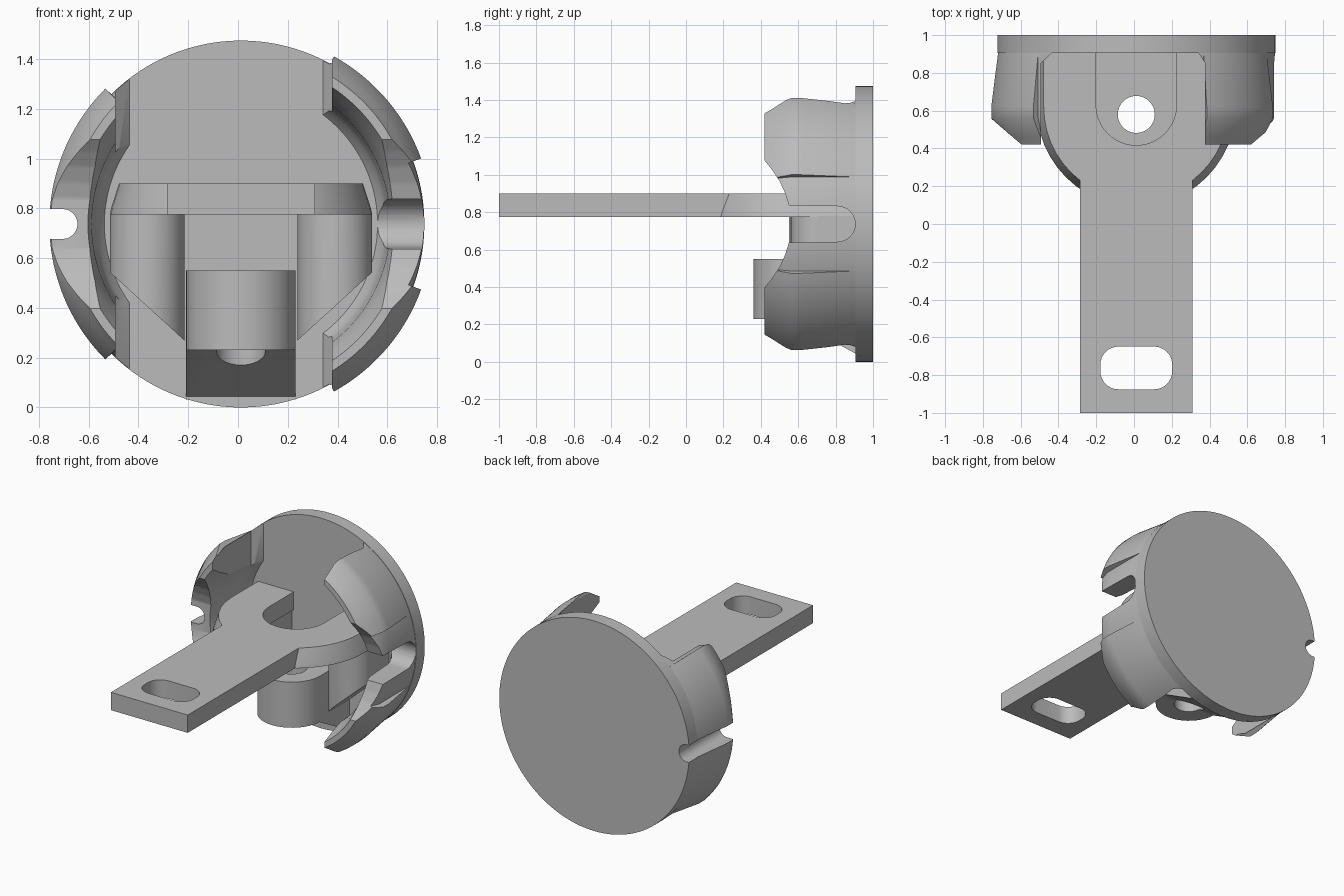
import bpy, bmesh, math
from mathutils import Vector

if "Cube" in bpy.data.objects:
    bpy.data.objects.remove(bpy.data.objects["Cube"])

CX, CZ, R = 0.012, 0.737, 0.737   # disc centre and radius

grey = bpy.data.materials.new("plain grey")
grey.use_nodes = True
grey.diffuse_color = (0.5, 0.5, 0.5, 1)
grey.node_tree.nodes["Principled BSDF"].inputs["Base Color"].default_value = (0.5, 0.5, 0.5, 1)


def make(name, bm):
    bmesh.ops.recalc_face_normals(bm, faces=bm.faces)
    mesh = bpy.data.meshes.new(name)
    bm.to_mesh(mesh)
    bm.free()
    mesh.materials.append(grey)
    obj = bpy.data.objects.new(name, mesh)
    bpy.context.collection.objects.link(obj)
    obj.location.x = CX
    return obj


def loft(name, rings, closed_ends=True):
    """Skin a list of equal-length 3D loops and cap both ends."""
    bm = bmesh.new()
    loops = [[bm.verts.new(p) for p in ring] for ring in rings]
    n = len(loops[0])
    for a, b in zip(loops, loops[1:]):
        for i in range(n):
            j = (i + 1) % n
            bm.faces.new((a[i], a[j], b[j], b[i]))
    bm.faces.new(loops[0][::-1])
    bm.faces.new(loops[-1])
    return make(name, bm)


def prism(name, pts, axis, lo, hi):
    """Extrude a 2D outline along x, y or z."""
    place = {"x": lambda p, d: (d, p[0], p[1]),
             "y": lambda p, d: (p[0], d, p[1]),
             "z": lambda p, d: (p[0], p[1], d)}[axis]
    return loft(name, [[place(p, d) for p in pts] for d in (lo, hi)])


def arc(cx, cy, r, start, end, steps=24):
    angles = [math.radians(start + (end - start) * i / steps) for i in range(steps + 1)]
    return [(cx + r * math.cos(a), cy + r * math.sin(a)) for a in angles]


def u_shape(cx, cy, r, back):
    """Half-round front with straight sides running back."""
    return [(cx - r, back)] + arc(cx, cy, r, 180, 360) + [(cx + r, back)]


def combine(obj, tools, operation="DIFFERENCE"):
    for tool in tools:
        mod = obj.modifiers.new("cut", "BOOLEAN")
        mod.operation, mod.solver, mod.object = operation, "EXACT", tool
    bpy.context.view_layer.update()
    graph = bpy.context.evaluated_depsgraph_get()
    mesh = bpy.data.meshes.new_from_object(obj.evaluated_get(graph))
    obj.modifiers.clear()
    obj.data = mesh
    for tool in tools:
        bpy.data.objects.remove(tool)


def shell(name, middle, half, lip_from, lip_to):
    """Curved side wall with a raised snap lip between two angles off its middle."""
    inner = [(0.66, 0.42), (0.63, 0.5), (0.60, 0.6), (0.59, 0.82), (0.575, 0.87), (0.545, 0.91), (0.545, 0.95)]
    plain = [(0.725, 0.95), (0.735, 0.9), (0.735, 0.62), (0.735, 0.56), (0.71, 0.47), (0.69, 0.42)]
    lip = [(0.725, 0.95), (0.735, 0.9), (0.77, 0.62), (0.77, 0.56), (0.715, 0.46), (0.695, 0.42)]
    stops = [-half + 2 * half * i / 64 for i in range(65)]
    for edge in {lip_from, lip_to} - {0}:
        stops += [s * edge + e for s in (-1, 1) for e in (-0.02, 0.02)]
    rings = []
    for s in sorted(stops):
        a = math.radians(middle + s)
        section = inner + (lip if lip_from <= abs(s) <= lip_to else plain)
        rings.append([(r * math.cos(a), y, CZ + r * math.sin(a)) for r, y in section])
    return loft(name, rings)


def dip(notch, depth):
    """Scooped front edge of a side wall, leading into a round-ended notch."""
    upper = [(0.2, 0.34), (0.42, 0.34), (0.46, 0.29), (0.5, 0.23), (0.53, 0.165), (0.55, 0.1)]
    end = arc(depth - notch, 0, notch, 90, -90, 16) if notch else []
    pts = upper + end + [(y, -z) for y, z in reversed(upper)]
    return [(y, z + CZ) for y, z in pts]


def edge_slot():
    pts = [(-0.9, -0.06)] + arc(-0.717, 0, 0.06, -90, 90, 16) + [(-0.9, 0.06)]
    return prism("slot_cutter", [(x, z + CZ) for x, z in pts], "y", 0.2, 1.2)


# Round face plate with a small edge slot
face_disc = prism("face_disc", arc(0, CZ, R, 0, 360 * 127 / 128, 127), "y", 0.905, 1.0)
combine(face_disc, [edge_slot()])

# Right-hand clip wall of the front view
left_clip = shell("left_clip", 0, 64, 20, 61)
combine(left_clip, [
    prism("dip_cutter", dip(0.095, 0.905), "x", 0.3, 1),
    prism("side_cutter", [(0.365, 0.2), (0.365, 0.85), (0.33, 0.905), (0.33, 1.1), (0, 1.1), (0, 0.2)],
          "z", -0.5, 2)])

# Opposite clip wall, with the slot running along it
right_clip = shell("right_clip", 180, 56, 0, 45)
combine(right_clip, [
    prism("dip_cutter", dip(0, 0), "x", -1, -0.3),
    edge_slot(),
    prism("side_cutter", [(-0.505, 0.2), (-0.505, 0.85), (-0.442, 0.91), (-0.442, 1.1), (0, 1.1), (0, 0.2)],
          "z", -0.5, 2)])

# Flat mounting arm: bevelled round head, bar, U cut-out and rounded slot
arm = loft("mounting_arm", [[(x, y, z) for x, y in u_shape(0, 0.62, r, 0.92)]
                            for r, z in ((0.527, 0.775), (0.522, 0.80), (0.49, 0.9))])
bar = prism("bar", [(-0.298, -1), (0.298, -1), (0.298, 0.5), (-0.298, 0.5)], "z", 0.775, 0.9)
combine(arm, [bar], "UNION")
slot = []
for sx, sy, start in ((1, 1, 0), (-1, 1, 90), (-1, -1, 180), (1, -1, 270)):
    slot += arc(sx * 0.095, -0.762 + sy * 0.018, 0.095, start, start + 90, 8)
combine(arm, [prism("bar_slot", slot, "z", 0.5, 1.2),
              prism("u_cutter", u_shape(0, 0.63, 0.213, 1.1), "z", 0.5, 1.2)])

# Rounded columns under the head, sloped off at the bottom
for side, name in ((-1, "right_column"), (1, "left_column")):
    column = prism(name, u_shape(side * 0.377, 0.71, 0.15, 0.93), "z", 0.24, 0.78)
    slope = [(side * x, z) for x, z in ((0.6, 0.61), (0.19, 0.235), (0.19, 0.1), (0.6, 0.1))]
    combine(column, [prism("slope_cutter", slope, "y", 0.2, 1.2)])

# Screw boss with sloped underside
boss = prism("screw_boss", u_shape(0, 0.58, 0.22, 0.93), "z", 0, 0.55)
combine(boss, [
    prism("under_cutter", [(0.2, 0.23), (0.57, 0.23), (0.95, 0.02), (0.95, -0.2), (0.2, -0.2)], "x", -0.5, 0.5),
    prism("hole_cutter", arc(0, 0.58, 0.098, 0, 360 * 31 / 32, 31), "z", -0.5, 1)])

# Smooth shading with sharp edges kept
parts = [face_disc, left_clip, right_clip, arm, boss] + [bpy.data.objects[n] for n in ("right_column", "left_column")]
bpy.ops.object.select_all(action="DESELECT")
for part in parts:
    part.select_set(True)
bpy.context.view_layer.objects.active = face_disc
bpy.ops.object.shade_smooth_by_angle(angle=math.radians(30))
